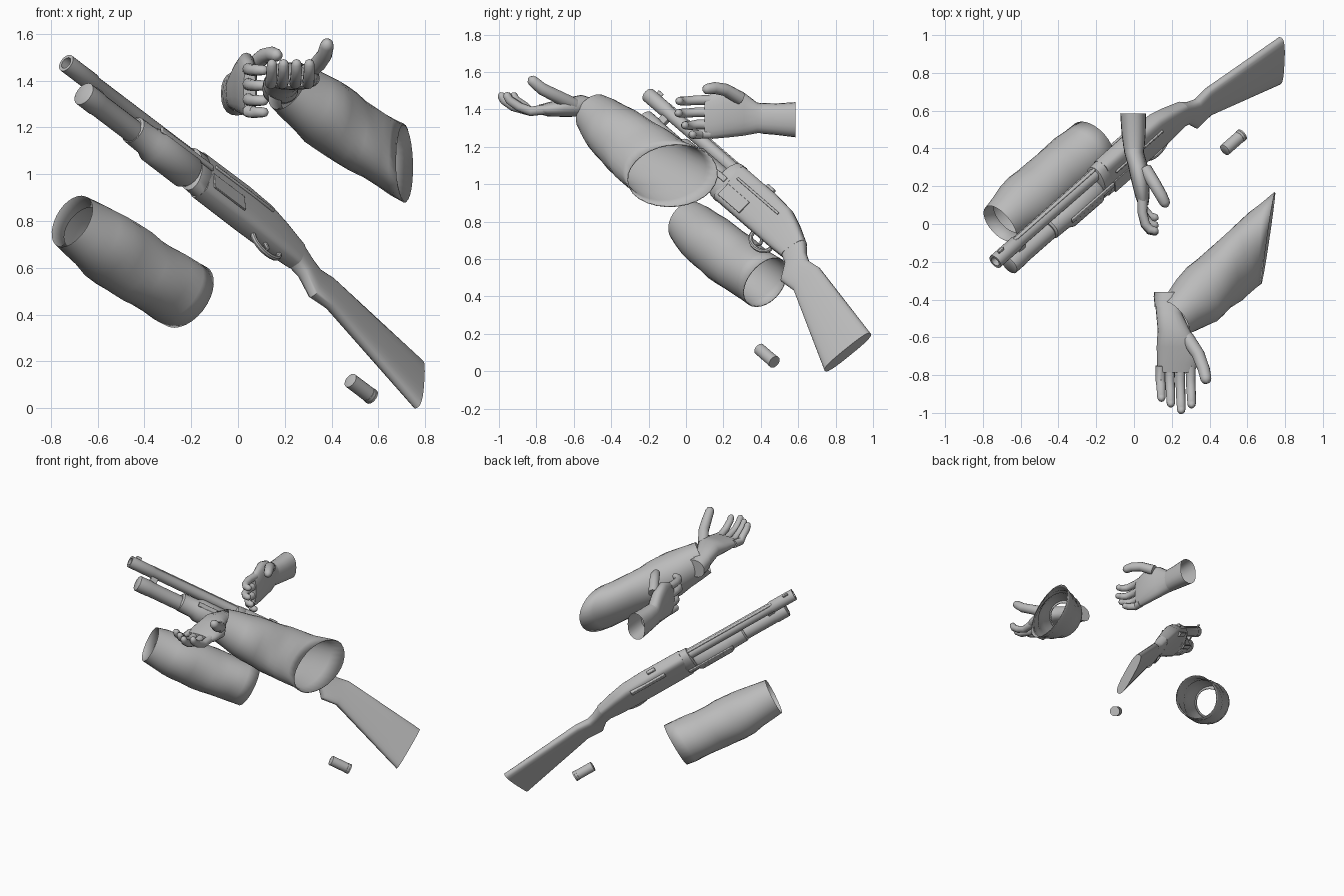
import bpy, bmesh, math
from mathutils import Vector, Matrix

cube = bpy.data.objects.get("Cube")
if cube:
    bpy.data.objects.remove(cube, do_unlink=True)

gray = bpy.data.materials.new("plain gray")
gray.use_nodes = True
gray.diffuse_color = (0.5, 0.5, 0.5, 1)
gray.node_tree.nodes["Principled BSDF"].inputs["Base Color"].default_value = (0.5, 0.5, 0.5, 1)
made = []

# Axes of the gun: back along the barrel, up, and out to its left side
back = Vector((0.653, 0.573, -0.496)).normalized()
up = Vector((-0.07, 0.69, 0.72))
up = (up - back * up.dot(back)).normalized()
side = back.cross(up)
muzzle = Vector((-0.735, -0.2, 1.476))
gun_frame = Matrix((back, side, up)).transposed().to_4x4()
gun_frame.translation = muzzle


def finish(name, bm, matrix=None):
    bmesh.ops.recalc_face_normals(bm, faces=bm.faces)
    mesh = bpy.data.meshes.new(name)
    bm.to_mesh(mesh)
    bm.free()
    mesh.materials.append(gray)
    obj = bpy.data.objects.new(name, mesh)
    bpy.context.collection.objects.link(obj)
    if matrix:
        obj.matrix_world = matrix
    made.append(obj)
    return obj


def loft(name, rings, sides=16, power=1.0, caps=(True, True), wrinkle=0.0, matrix=None):
    """Skin rings of (centre, half axis, half axis)."""
    bm = bmesh.new()

    def bent(v):
        return math.copysign(abs(v) ** power, v)
    rows = []
    for i, (c, u, v) in enumerate(rings):
        row = []
        for k in range(sides):
            a = math.tau * k / sides
            fold = 1 + wrinkle * (math.sin(2 * a + i * 1.3) + 0.6 * math.sin(3 * a - i * 2.1))
            row.append(bm.verts.new(Vector(c) + (Vector(u) * bent(math.cos(a)) + Vector(v) * bent(math.sin(a))) * fold))
        rows.append(row)
    for r0, r1 in zip(rows, rows[1:]):
        for k in range(sides):
            j = (k + 1) % sides
            bm.faces.new((r0[k], r0[j], r1[j], r1[k]))
    if caps[0]:
        bm.faces.new(rows[0])
    if caps[1]:
        bm.faces.new(rows[-1])
    return finish(name, bm, matrix)


def tube(name, path, radii, start=Vector((0, 0, 1)), **kw):
    """Round tube along a path; start sets where the ring begins."""
    pts = [Vector(p) for p in path]
    rings = []
    for i, p in enumerate(pts):
        d = (pts[min(i + 1, len(pts) - 1)] - pts[max(i - 1, 0)]).normalized()
        u = (start - d * start.dot(d)).normalized()
        rings.append((p, u * radii[i], d.cross(u) * radii[i]))
    return loft(name, rings, **kw)


def turned(name, profile, h, sides=20, stretch=1.0):
    """Part turned about the barrel direction, from (distance, radius) pairs."""
    return loft(name, [((t, 0, h), (0, 0, r * stretch), (0, r, 0)) for t, r in profile],
                sides=sides, matrix=gun_frame)


def block(name, t, w, h, size, bevel=0.004):
    bm = bmesh.new()
    bmesh.ops.create_cube(bm, size=1, matrix=Matrix.Translation((t, w, h)) @ Matrix.Diagonal((*size, 1)))
    obj = finish(name, bm, gun_frame)
    mod = obj.modifiers.new("soft edges", "BEVEL")
    mod.width = bevel
    mod.segments = 2


# Barrel, magazine tube and sliding fore grip
turned("barrel", [(0.12, 0.026), (0.0, 0.026), (0.0, 0.04), (0.17, 0.04), (0.18, 0.035), (0.88, 0.035)], 0)
turned("magazine_tube", [(0.1, 0.046), (0.105, 0.053), (0.19, 0.053), (0.2, 0.05), (0.86, 0.05)], -0.112)
turned("fore_grip", [(0.42, 0.052), (0.43, 0.062), (0.53, 0.065), (0.56, 0.079), (0.78, 0.08), (0.8, 0.068)], -0.102)
turned("receiver_collar", [(0.8, 0.055), (0.81, 0.067), (0.86, 0.069), (0.88, 0.058)], -0.072, stretch=1.75)
block("barrel_bracket", 0.2, 0, -0.06, (0.05, 0.03, 0.07))
block("front_sight", 0.05, 0, 0.046, (0.04, 0.012, 0.022))
block("rear_sight", 1.08, 0, 0.05, (0.06, 0.024, 0.02))
block("top_rib", 0.5, 0, 0.034, (0.68, 0.02, 0.014))
for w, label in ((1, "left"), (-1, "right")):
    block(label + "_slide_bar", 0.7, w * 0.074, -0.08, (0.34, 0.012, 0.03))
block("left_receiver_rail", 1.1, 0.058, -0.03, (0.38, 0.012, 0.014))
block("left_port_plate", 0.99, 0.058, -0.125, (0.2, 0.009, 0.08), 0.002)
block("right_port_frame", 1.14, -0.05, 0.008, (0.26, 0.024, 0.034))

# Receiver and stock: distance at top and bottom, top, bottom, half width
stations = [(0.86, 0.86, 0.045, -0.19, 0.056), (1.15, 1.15, 0.045, -0.19, 0.058),
            (1.3, 1.28, 0.035, -0.19, 0.055), (1.4, 1.38, 0.003, -0.19, 0.05),
            (1.52, 1.48, -0.045, -0.185, 0.042), (1.58, 1.53, -0.09, -0.205, 0.037),
            (1.63, 1.59, -0.11, -0.29, 0.035), (1.72, 1.7, -0.1, -0.282, 0.034),
            (2.3, 2.25, -0.187, -0.5, 0.032)]
rings = []
for t0, t1, top, low, half in stations:
    rings.append((((t0 + t1) / 2, 0, (top + low) / 2), ((t0 - t1) / 2, 0, (top - low) / 2), (0, half, 0)))
loft("receiver", rings[:5], sides=24, power=0.55, matrix=gun_frame)
loft("stock", rings[4:], sides=24, power=0.7, matrix=gun_frame)

# Trigger and its guard
guard = [(1.29 + 0.085 * math.cos(a), 0, -0.19 - 0.055 * math.sin(a))
         for a in [math.pi * k / 10 for k in range(11)]]
tube("trigger_guard", guard, [0.012] * 11, Vector((0, 1, 0)), sides=8, matrix=gun_frame)
tube("trigger", [(1.28, 0, -0.18), (1.3, 0, -0.21), (1.285, 0, -0.232)], [0.01, 0.009, 0.006],
     Vector((0, 1, 0)), sides=8, matrix=gun_frame)

# Loose shell
shell = Vector((0.526, 0.432, 0.084))
tube("shell", [shell + back * d for d in (-0.072, -0.07, 0.045, 0.046, 0.06, 0.061, 0.07)],
     [0.03, 0.033, 0.033, 0.034, 0.034, 0.035, 0.035], sides=18)


# Sleeves: wrinkled open tubes, cuff folded inward, blending to the half axes of the far opening
def sleeve(name, a, b, cuff, girth, opening):
    a, b = Vector(a), Vector(b)
    axis = (b - a).normalized()
    u = (Vector((0, 0, 1)) - axis * axis.z).normalized()
    v = axis.cross(u)
    rings = []
    for k, f in enumerate([0.08, 0.0] + [k / 10 for k in range(1, 11)]):
        r = girth + (cuff - girth) * max(0, 1 - f / 0.3) if k else cuff * 0.8
        shape = [(d * r).lerp(Vector(e), f ** 1.5) for d, e in zip((u, v), opening)]
        sag = Vector((0, 0, -0.012 * math.sin(math.pi * f)))
        rings.append((a.lerp(b, f) + sag, *shape))
    obj = loft(name, rings, sides=28, caps=(False, False), wrinkle=0.022)
    mod = obj.modifiers.new("cloth", "SOLIDIFY")
    mod.thickness = 0.006


sleeve("right_sleeve", (-0.71, 0.0, 0.8), (-0.215, 0.425, 0.475), 0.12, 0.156,
       ((0.056, 0.049, 0.13), (0.1, -0.11, 0)))
sleeve("left_sleeve", (0.21, -0.5, 1.38), (0.71, -0.07, 1.045), 0.112, 0.156,
       ((0, 0.035, 0.165), (-0.035, -0.245, 0.01)))


# Hands: lofted palm plus tapered fingers
def finger(name, path, r):
    pts = [Vector(p) for p in path]
    tip = (pts[-1] - pts[-2]).normalized() * r
    full = pts[:-1] + [pts[-1] - tip * 0.9, pts[-1] - tip * 0.35, pts[-1]]
    n = len(pts) - 1
    sizes = [r * (1.12 - 0.2 * k / n) for k in range(n)] + [r * 0.9, r * 0.72, r * 0.2]
    tube(name, full, sizes, Vector((0.6, 0.1, 0.8)), sides=12)


def palm(name, sections, wide, thick, **kw):
    loft(name, [(c, Vector(wide) * w, Vector(thick) * t) for c, w, t in sections], sides=20, power=0.85, **kw)


X, Z = (1, 0, 0), (0, 0, 1)
names = ("index", "middle", "ring", "little")
palm("open_hand_palm", [((0.18, -0.36, 1.36), 0.075, 0.06), ((0.185, -0.47, 1.395), 0.068, 0.056),
                        ((0.21, -0.56, 1.42), 0.085, 0.058), ((0.235, -0.65, 1.41), 0.115, 0.05),
                        ((0.23, -0.74, 1.4), 0.108, 0.037), ((0.225, -0.785, 1.4), 0.095, 0.025)], X, Z)
for n, x, y in zip(names, (0.3, 0.245, 0.19, 0.14), (-0.965, -0.995, -0.96, -0.93)):
    finger("open_hand_" + n, [(x, -0.75, 1.4), (x, -0.83, 1.39), (x + 0.003, y + 0.07, 1.415),
                              (x + 0.005, y + 0.02, 1.45), (x + 0.005, y, 1.49)], 0.024)
finger("open_hand_thumb", [(0.28, -0.6, 1.425), (0.34, -0.69, 1.47), (0.37, -0.77, 1.51), (0.385, -0.84, 1.57)], 0.033)
palm("open_hand_strap", [((0.181, -0.38, 1.367), 0.077, 0.063), ((0.184, -0.44, 1.386), 0.074, 0.061)],
     X, Z, caps=(False, False))

palm("gripping_hand_palm", [((0.0, 0.44, 1.35), 0.078, 0.056), ((0.0, 0.38, 1.355), 0.082, 0.052),
                            ((0.02, 0.31, 1.375), 0.115, 0.052), ((0.035, 0.22, 1.385), 0.135, 0.047),
                            ((0.045, 0.14, 1.365), 0.122, 0.037), ((0.05, 0.1, 1.36), 0.105, 0.026)], Z, X)
for n, z, y in zip(names, (1.45, 1.385, 1.32, 1.27), (-0.04, -0.045, -0.01, 0.03)):
    finger("gripping_hand_" + n, [(0.045, 0.13, z), (0.045, 0.06, z), (0.06, y + 0.04, z - 0.005),
                                  (0.085, y + 0.01, z - 0.005), (0.13, y, z - 0.005)], 0.024)
finger("gripping_hand_thumb", [(0.06, 0.29, 1.46), (0.11, 0.21, 1.505), (0.145, 0.15, 1.515), (0.175, 0.09, 1.505)], 0.032)
wrist = [((0.0, 0.4, 1.353), 0.082, 0.055), ((-0.002, 0.48, 1.348), 0.084, 0.064), ((-0.005, 0.585, 1.345), 0.094, 0.068)]
palm("gripping_hand_cuff", wrist, Z, X, caps=(False, False))

# Smooth shading with sharp edges kept
bpy.ops.object.select_all(action="DESELECT")
for obj in made:
    obj.select_set(True)
bpy.context.view_layer.objects.active = made[0]
bpy.ops.object.shade_smooth_by_angle(angle=math.radians(40))
